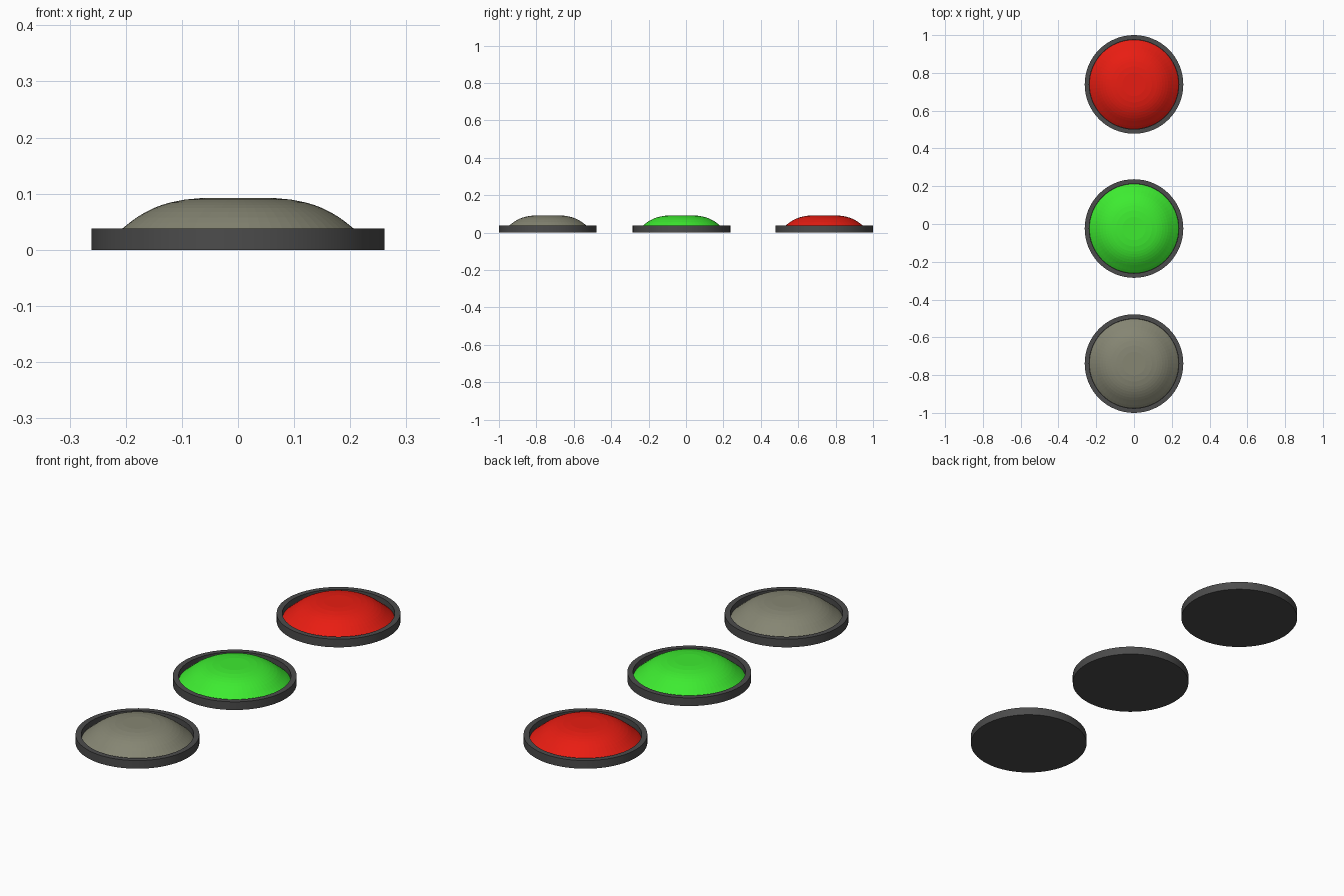
import bpy, bmesh, math

if "Cube" in bpy.data.objects:
    bpy.data.objects.remove(bpy.data.objects["Cube"])

SEGMENTS = 64


def material(name, rgb):
    m = bpy.data.materials.new(name)
    m.diffuse_color = (*rgb, 1)
    m.use_nodes = True
    m.node_tree.nodes["Principled BSDF"].inputs["Base Color"].default_value = m.diffuse_color
    return m


def lathe(name, profile, y, mat, smooth):
    """Revolve an (r, z) profile, starting and ending on the axis, around z."""
    bm = bmesh.new()
    verts = [bm.verts.new((r, 0, z)) for r, z in profile]
    edges = [bm.edges.new(pair) for pair in zip(verts, verts[1:])]
    bmesh.ops.spin(bm, geom=verts + edges, cent=(0, 0, 0), axis=(0, 0, 1),
                   angle=math.tau, steps=SEGMENTS, use_duplicate=False)
    bmesh.ops.remove_doubles(bm, verts=bm.verts, dist=1e-5)
    bmesh.ops.recalc_face_normals(bm, faces=bm.faces)
    me = bpy.data.meshes.new(name)
    bm.to_mesh(me)
    bm.free()
    ob = bpy.data.objects.new(name, me)
    ob.location.y = y
    me.materials.append(mat)
    bpy.context.collection.objects.link(ob)
    if smooth:
        bpy.context.view_layer.objects.active = ob
        ob.select_set(True)
        bpy.ops.object.shade_smooth_by_angle(angle=math.radians(30))
        ob.select_set(False)


# Shallow dish with a raised rim, and the flat-topped faceted lens inside it
rim = [(0, 0), (0.261, 0), (0.261, 0.038), (0.237, 0.038), (0.237, 0.012), (0, 0.012)]
lens = [(0, 0.013), (0.236, 0.013), (0.221, 0.026), (0.206, 0.038), (0.193, 0.0485),
        (0.180, 0.058), (0.165, 0.067), (0.150, 0.0745), (0.136, 0.0798), (0.122, 0.084),
        (0.095, 0.0895), (0.062, 0.0925), (0, 0.0925)]

dark = material("housing_dark", (0.072, 0.072, 0.072))
lights = {
    "grey": (-0.739, (0.236, 0.236, 0.171)),
    "green": (-0.024, (0.047, 0.83, 0.030)),
    "red": (0.739, (0.81, 0.012, 0.006)),
}
for colour, (y, rgb) in lights.items():
    lathe(f"{colour}_housing", rim, y, dark, True)
    lathe(f"{colour}_lens", lens, y, material(f"{colour}_lens", rgb), False)
